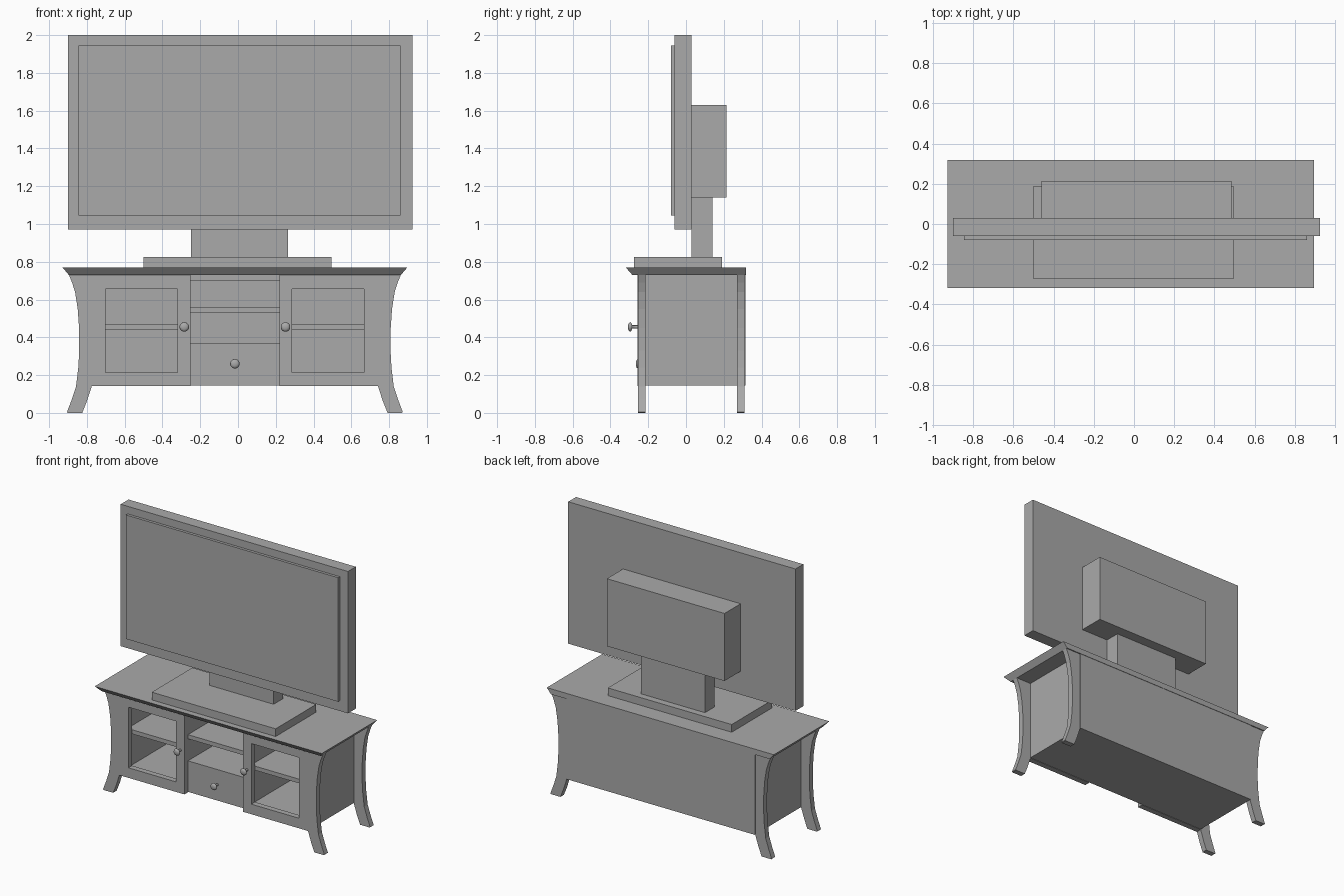
import bpy, bmesh, math
from mathutils import Matrix

cube = bpy.data.objects.get("Cube")
if cube:
    bpy.data.objects.remove(cube, do_unlink=True)

MID = -0.0165  # centre line of the cabinet

grey = bpy.data.materials.new("plain grey")
grey.use_nodes = True
grey.diffuse_color = (0.4, 0.4, 0.4, 1)
grey.node_tree.nodes["Principled BSDF"].inputs["Base Color"].default_value = (0.4, 0.4, 0.4, 1)


def finish(name, bm):
    bmesh.ops.recalc_face_normals(bm, faces=bm.faces[:])
    mesh = bpy.data.meshes.new(name)
    bm.to_mesh(mesh)
    bm.free()
    mesh.materials.append(grey)
    obj = bpy.data.objects.new(name, mesh)
    bpy.context.collection.objects.link(obj)
    return obj


def box(name, x, y, z):
    """Box from (low, high) pairs on each axis."""
    bm = bmesh.new()
    bmesh.ops.create_cube(bm, size=1)
    for v in bm.verts:
        v.co = [p[0] if c < 0 else p[1] for c, p in zip(v.co, (x, y, z))]
    return finish(name, bm)


def extrude_profile(name, points, y0, y1):
    """Closed xz outline given thickness along y."""
    bm = bmesh.new()
    face = bm.faces.new([bm.verts.new((x, y0, z)) for x, z in points])
    new = bmesh.ops.extrude_face_region(bm, geom=[face])["geom"]
    for v in new:
        if isinstance(v, bmesh.types.BMVert):
            v.co.y = y1
    return finish(name, bm)


def frame(name, outer, inner, y0, y1):
    """Rectangular ring; outer and inner are (x0, x1, z0, z1)."""
    bm = bmesh.new()
    loops = []
    for (x0, x1, z0, z1), y in ((outer, y0), (inner, y0), (inner, y1), (outer, y1)):
        corners = ((x0, z0), (x1, z0), (x1, z1), (x0, z1))
        loops.append([bm.verts.new((x, y, z)) for x, z in corners])
    for k in range(4):
        a, b = loops[k], loops[(k + 1) % 4]
        for i in range(4):
            j = (i + 1) % 4
            bm.faces.new((a[i], a[j], b[j], b[i]))
    return finish(name, bm)


def knob(name, x, y, z):
    """Turned knob: a stem with a rounded head, pointing forward."""
    profile = [(0.009, 0), (0.009, 0.03), (0.021, 0.033), (0.025, 0.039),
               (0.021, 0.046), (0.012, 0.05), (0, 0.051)]
    bm = bmesh.new()
    verts = [bm.verts.new((r, -d, 0)) for r, d in profile]
    edges = [bm.edges.new(pair) for pair in zip(verts, verts[1:])]
    bmesh.ops.spin(bm, geom=verts + edges, cent=(0, 0, 0), axis=(0, 1, 0),
                   angle=math.tau, steps=20)
    bmesh.ops.remove_doubles(bm, verts=bm.verts[:], dist=0.0005)
    bmesh.ops.transform(bm, matrix=Matrix.Translation((x, y, z)), verts=bm.verts[:])
    obj = finish(name, bm)
    for p in obj.data.polygons:
        p.use_smooth = True


# Television
box("tv_panel", (-0.90, 0.925), (-0.06, 0.03), (0.97, 2.0))
box("tv_screen", (-0.845, 0.86), (-0.08, -0.06), (1.045, 1.945))
box("tv_back_housing", (-0.46, 0.485), (0.03, 0.215), (1.14, 1.63))
box("tv_neck", (-0.25, 0.265), (0.03, 0.14), (0.825, 1.14))
box("tv_base", (-0.50, 0.495), (-0.275, 0.19), (0.769, 0.825))

# Table top with undercut front and sides
top = box("cabinet_top", (MID - 0.912, MID + 0.912), (-0.318, 0.318), (0.729, 0.769))
for v in top.data.vertices:
    if v.co.z < 0.75:
        v.co.x = MID + math.copysign(0.878, v.co.x - MID)
        v.co.y = max(v.co.y, -0.283)

# Case
LOW, HIGH, HALF = 0.145, 0.729, 0.758
FRONT = -0.215
wide = (MID - HALF, MID + HALF)
box("case_floor", wide, (FRONT, 0.295), (LOW, 0.185))
box("case_ceiling", wide, (FRONT, 0.295), (0.70, HIGH))
box("back_panel", wide, (0.295, 0.315), (LOW, HIGH))
box("drawer_front", (MID - 0.235, MID + 0.235), (FRONT, 0.28), (0.185, 0.37))
box("centre_shelf", (MID - 0.235, MID + 0.235), (FRONT, 0.295), (0.53, 0.56))

# Sides, doors and legs, mirrored about the cabinet centre line
leg_outline = [(0.758, 0.729), (0.878, 0.729), (0.862, 0.69), (0.846, 0.64),
               (0.832, 0.55), (0.825, 0.45), (0.824, 0.33), (0.829, 0.24),
               (0.841, 0.14), (0.864, 0.07), (0.889, 0.004), (0.885, 0),
               (0.808, 0), (0.784, 0.06), (0.758, 0.14)]
for side, s in (("right", -1), ("left", 1)):
    def span(a, b):
        return tuple(sorted((MID + s * a, MID + s * b)))
    box(side + "_side_panel", span(0.728, HALF), (FRONT, 0.295), (0.185, 0.70))
    box(side + "_partition", span(0.235, 0.265), (FRONT, 0.295), (0.185, 0.70))
    box(side + "_shelf", span(0.265, 0.728), (-0.205, 0.295), (0.44, 0.47))
    frame(side + "_door", (*span(0.235, HALF), 0.142, HIGH),
          (*span(0.303, 0.684), 0.215, 0.655), -0.256, FRONT)
    knob(side + "_door_knob", MID + s * 0.268, -0.256, 0.455)
    outline = [(MID + s * x, z) for x, z in leg_outline]
    extrude_profile(side + "_front_leg", outline, -0.255, -0.215)
    extrude_profile(side + "_back_leg", outline, 0.27, 0.31)

knob("drawer_knob", MID, FRONT, 0.26)
